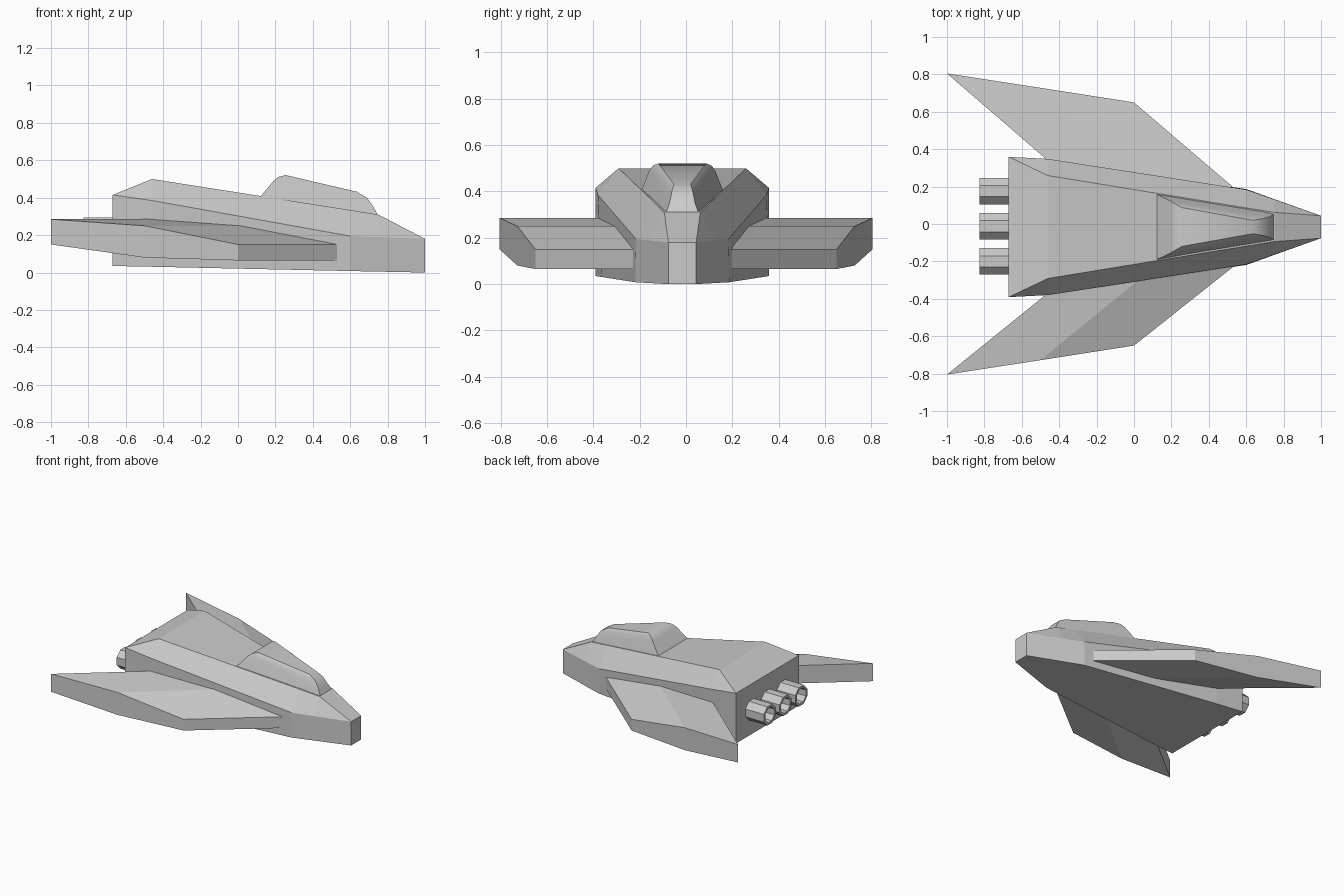
import bpy, bmesh, math

if "Cube" in bpy.data.objects:
    bpy.data.objects.remove(bpy.data.objects["Cube"])

YC = -0.016  # hull centre line


def make(name, rings, caps=(True, True), smooth=False):
    """Loft equal-length closed rings into one object."""
    bm = bmesh.new()
    loops = [[bm.verts.new(p) for p in r] for r in rings]
    n = len(loops[0])
    for a, b in zip(loops, loops[1:]):
        for i in range(n):
            j = (i + 1) % n
            bm.faces.new((a[i], a[j], b[j], b[i]))
    if caps[0]:
        bm.faces.new(loops[0][::-1])
    if caps[1]:
        bm.faces.new(loops[-1])
    bmesh.ops.remove_doubles(bm, verts=bm.verts, dist=0.0005)
    bmesh.ops.recalc_face_normals(bm, faces=bm.faces)
    me = bpy.data.meshes.new(name)
    bm.to_mesh(me)
    bm.free()
    ob = bpy.data.objects.new(name, me)
    bpy.context.collection.objects.link(ob)
    if smooth:
        bpy.ops.object.select_all(action='DESELECT')
        ob.select_set(True)
        bpy.context.view_layer.objects.active = ob
        bpy.ops.object.shade_smooth_by_angle(angle=math.radians(35))
    return ob


# Hull: x, bottom (half width, z), shoulder (half width, z), roof (half width, z)
stations = [
    (-0.67, (0.375, 0.035), (0.375, 0.415), (0.375, 0.415)),
    (-0.46, (0.350, 0.031), (0.364, 0.385), (0.275, 0.500)),
    (0.60, (0.203, 0.008), (0.200, 0.195), (0.102, 0.334)),
    (0.75, (0.149, 0.005), (0.148, 0.189), (0.078, 0.310)),
    (1.00, (0.060, 0.000), (0.060, 0.180), (0.060, 0.180)),
]
make("hull", [[(x, YC + w, z) for w, z in s] +
              [(x, YC - w, z) for w, z in reversed(s)]
              for x, *s in stations])

# Canopy: stacked trapezoids (rear x, half width, z, front x, half width, z)
layers = [
    (0.11, 0.180, 0.395, 0.755, 0.074, 0.295),
    (0.19, 0.142, 0.490, 0.725, 0.055, 0.350),
    (0.215, 0.127, 0.511, 0.690, 0.045, 0.400),
    (0.255, 0.104, 0.521, 0.635, 0.036, 0.432),
]
make("canopy", [[(xr, YC - wr, zr), (xf, YC - wf, zf),
                 (xf, YC + wf, zf), (xr, YC + wr, zr)]
                for xr, wr, zr, xf, wf, zf in layers], smooth=True)

# Wings: tip x, tip y, root x, root half width, top z, bottom z
ribs = [
    (-1.00, 0.805, -0.42, 0.320, 0.285, 0.150),
    (-0.50, 0.728, 0.07, 0.245, 0.250, 0.080),
    (0.00, 0.650, 0.53, 0.213, 0.150, 0.065),
]
for side, label in ((1, "left"), (-1, "right")):
    make(label + "_wing",
         [[(tx, side * ty, zt), (rx, YC + side * ry, zt),
           (rx, YC + side * ry, zb), (tx, side * ty, zb)]
          for tx, ty, rx, ry, zt, zb in ribs])


# Engine nozzles: open octagonal tubes on the stern
def octagon(x, r, y):
    return [(x, y + r * math.cos(a), 0.224 + r * math.sin(a))
            for a in (math.pi / 8 + i * math.pi / 4 for i in range(8))]


for i in (-1, 0, 1):
    y = -0.012 + 0.188 * i
    make("engine_nozzle_%d" % (i + 2),
         [octagon(-0.66, 0.077, y), octagon(-0.825, 0.077, y),
          octagon(-0.825, 0.058, y), octagon(-0.68, 0.058, y)])
